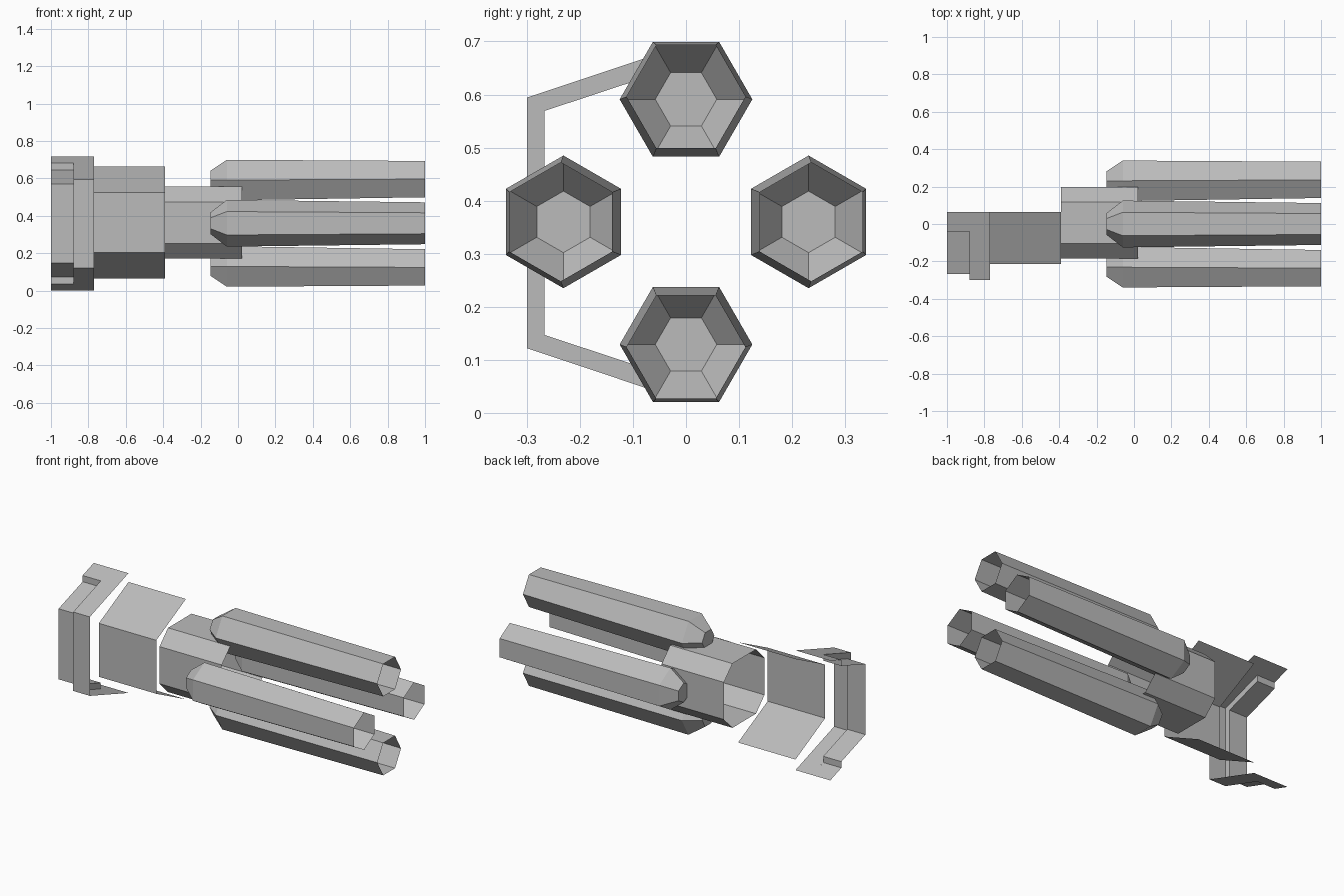
import bpy
from math import cos, sin, pi, radians

cube = bpy.data.objects.get("Cube")
if cube:
    bpy.data.objects.remove(cube, do_unlink=True)

GREY = (0.5, 0.5, 0.5, 1)
grey = bpy.data.materials.new("plain_grey")
grey.use_nodes = True
grey.diffuse_color = GREY
grey.node_tree.nodes["Principled BSDF"].inputs["Base Color"].default_value = GREY


def loft(name, rails, closed=False, cap=False):
    """Skin a list of equal-length point rows with quads."""
    n = len(rails[0])
    verts = [p for row in rails for p in row]
    faces = []
    for r in range(len(rails) - 1):
        for j in range(n if closed else n - 1):
            k = (j + 1) % n
            faces.append((r * n + j, r * n + k, (r + 1) * n + k, (r + 1) * n + j))
    if cap:
        faces.append(tuple(reversed(range(n))))
    mesh = bpy.data.meshes.new(name)
    mesh.from_pydata(verts, [], faces)
    mesh.materials.append(grey)
    obj = bpy.data.objects.new(name, mesh)
    bpy.context.collection.objects.link(obj)
    return obj


def row(x, profile):
    return [(x, y, z) for y, z in profile]


def mirrored(top_half, mid):
    """Complete a (y, height above mid) profile downwards."""
    up = [(y, mid + h) for y, h in top_half]
    down = [(y, mid - h) for y, h in reversed(top_half)]
    return up + down


# Four tapered hexagonal tubes, open at one end and capped at the other
def hex_ring(x, radius, offset, direction):
    cy, cz = offset * cos(direction), 0.36 + offset * sin(direction)
    angles = [direction + pi / 2 + k * pi / 3 for k in range(6)]
    return [(x, cy + radius * cos(a), cz + radius * sin(a)) for a in angles]


for label, degrees in (("back", 0), ("top", 90), ("front", 180), ("bottom", 270)):
    d = radians(degrees)
    rings = [hex_ring(x, r, off, d) for x, r, off in
             ((-0.147, 0.058, 0.231), (-0.06, 0.125, 0.231), (1.0, 0.112, 0.236))]
    loft(label + "_tube", rings, closed=True, cap=True)

# Open eight-sided sleeve
flat, edge = 0.111, 0.192
quarter = [(edge, -flat), (edge, flat), (flat, edge), (-flat, edge)]
octagon = quarter + [(-y, -z) for y, z in quarter]
octagon = [(y + 0.007, z + 0.3635) for y, z in octagon]
loft("octagonal_sleeve", [row(-0.39, octagon), row(0.022, octagon)], closed=True)

# Bent shield plate
shield = mirrored([(0.065, 0.3), (-0.215, 0.16)], 0.3635)
loft("bent_shield", [row(-0.77, shield), row(-0.39, shield)])

# End bracket: outer band, stepped recess and the wall joining them
MID = 0.358
outer = mirrored([(0.065, 0.358), (-0.3, 0.236)], MID)
notch = mirrored([(0.065, 0.358), (-0.04, 0.323), (-0.04, 0.286), (-0.267, 0.211)], MID)
wall_outer = mirrored([(-0.04, 0.323), (-0.3, 0.236)], MID)
wall_inner = mirrored([(-0.04, 0.286), (-0.267, 0.211)], MID)
loft("bracket_band", [row(-0.88, outer), row(-0.77, outer)])
loft("bracket_recess", [row(-1.0, notch), row(-0.88, notch)])
loft("bracket_step", [row(-0.88, wall_inner), row(-0.88, wall_outer)])
